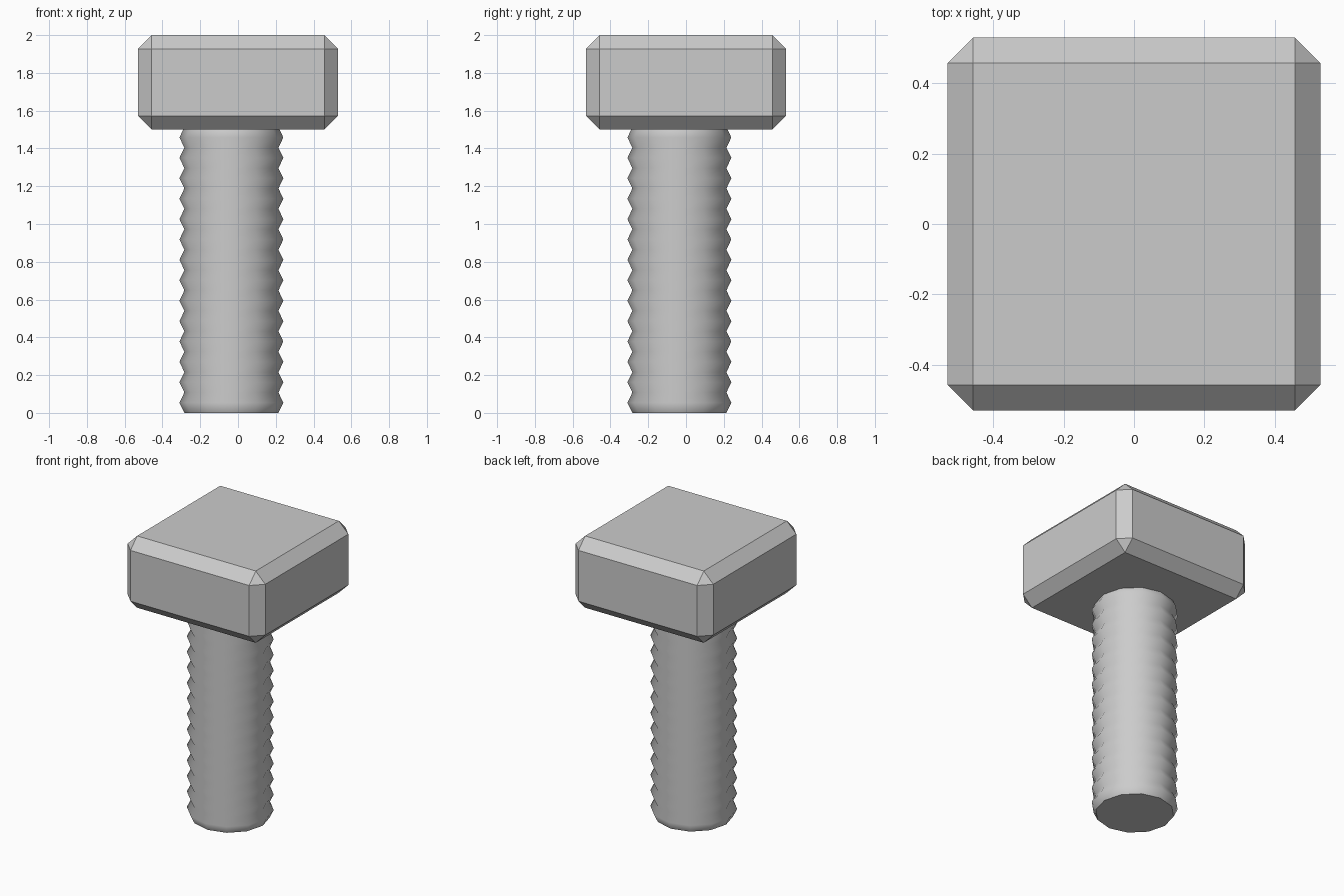
import bpy, bmesh
from math import cos, sin, pi

cube = bpy.data.objects.get("Cube")
if cube:
    bpy.data.objects.remove(cube, do_unlink=True)

# Single grey metal colour
metal = bpy.data.materials.new("grey_metal")
metal.use_nodes = True
grey = (0.6, 0.6, 0.6, 1)
metal.diffuse_color = grey
metal.node_tree.nodes["Principled BSDF"].inputs["Base Color"].default_value = grey


def add_object(name, bm):
    bmesh.ops.recalc_face_normals(bm, faces=bm.faces[:])
    mesh = bpy.data.meshes.new(name)
    bm.to_mesh(mesh)
    bm.free()
    mesh.materials.append(metal)
    obj = bpy.data.objects.new(name, mesh)
    bpy.context.collection.objects.link(obj)
    return obj


# Square head with chamfered edges
HEAD_WIDTH, HEAD_BOTTOM, TOP, CHAMFER = 1.06, 1.5, 2.0, 0.073
bm = bmesh.new()
bmesh.ops.create_cube(bm, size=1)
bmesh.ops.scale(bm, vec=(HEAD_WIDTH, HEAD_WIDTH, TOP - HEAD_BOTTOM), verts=bm.verts)
bmesh.ops.translate(bm, vec=(0, 0, (TOP + HEAD_BOTTOM) / 2), verts=bm.verts)
bmesh.ops.bevel(bm, geom=bm.edges[:], offset=CHAMFER, segments=1, affect='EDGES')
add_object("bolt_head", bm)

# Threaded shaft: stacked rings alternating between root and crest
SIDES, THREADS, PITCH = 12, 14, 0.108
ROOT, CREST, OFFSET = 0.249, 0.275, -0.035
bm = bmesh.new()
rings = []
for level in range(2 * THREADS + 1):
    radius = CREST if level % 2 else ROOT
    rings.append([bm.verts.new((OFFSET + radius * cos(2 * pi * i / SIDES),
                                OFFSET + radius * sin(2 * pi * i / SIDES),
                                level * PITCH / 2)) for i in range(SIDES)])
for low, high in zip(rings, rings[1:]):
    for i in range(SIDES):
        j = (i + 1) % SIDES
        bm.faces.new((low[i], low[j], high[j], high[i])).smooth = True
# Flat end caps with sharp rims
for ring in (rings[0], rings[-1]):
    cap = bm.faces.new(ring)
    for edge in cap.edges:
        edge.smooth = False
add_object("threaded_shaft", bm)
